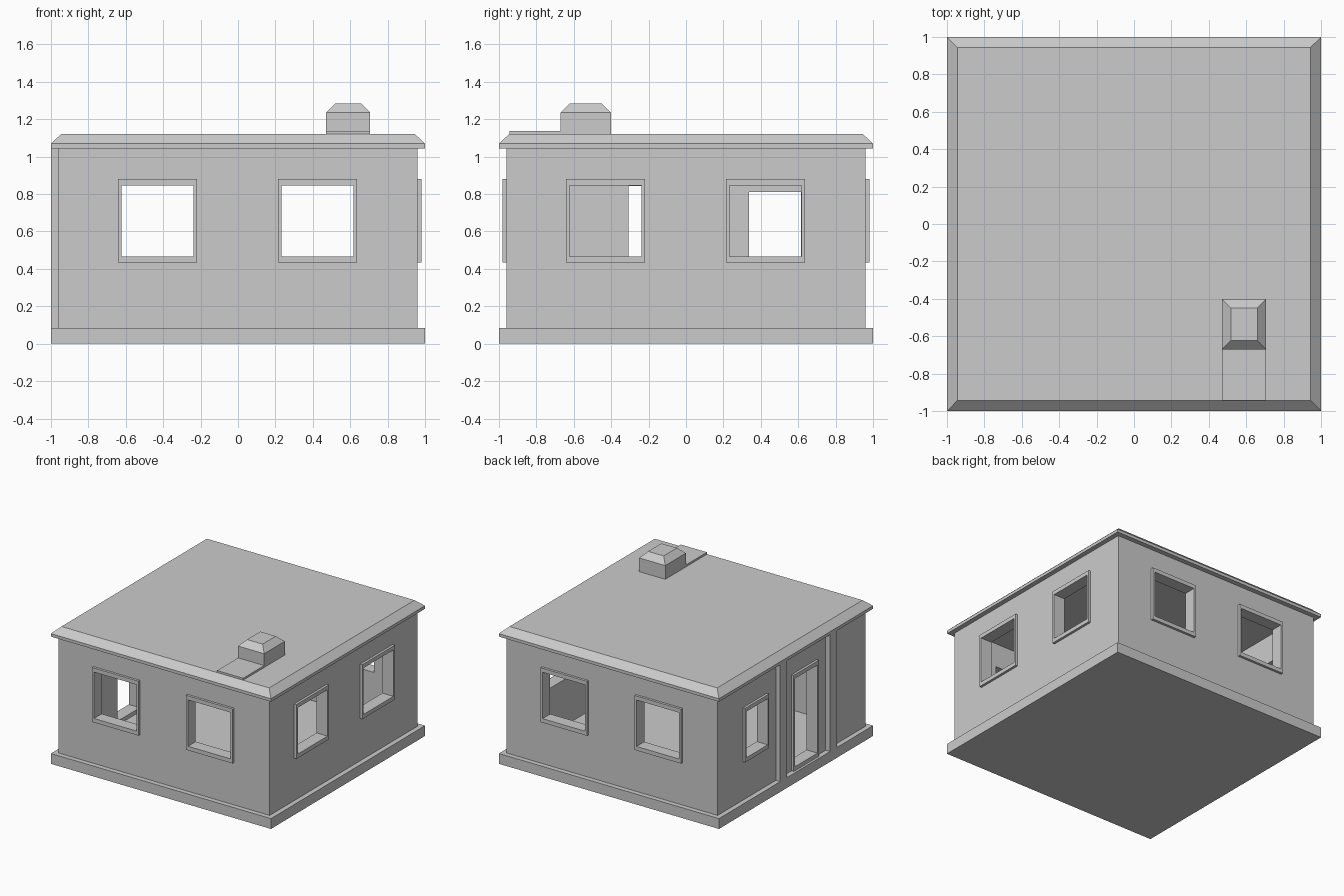
import bpy, bmesh
from math import radians
from mathutils import Matrix

cube = bpy.data.objects.get("Cube")
if cube:
    bpy.data.objects.remove(cube, do_unlink=True)

# One plain grey for the whole house
grey = bpy.data.materials.new("plain_grey")
grey.use_nodes = True
grey.diffuse_color = (0.6, 0.6, 0.6, 1)
grey.node_tree.nodes["Principled BSDF"].inputs["Base Color"].default_value = (0.6, 0.6, 0.6, 1)


def make(name, bm):
    bmesh.ops.recalc_face_normals(bm, faces=bm.faces)
    mesh = bpy.data.meshes.new(name)
    bm.to_mesh(mesh)
    bm.free()
    mesh.materials.append(grey)
    ob = bpy.data.objects.new(name, mesh)
    bpy.context.collection.objects.link(ob)
    return ob


def block(name, x0, x1, y0, y1, levels):
    """Rectangular solid from (height, inset) levels."""
    bm = bmesh.new()
    rings = []
    for z, i in levels:
        corners = ((x0 + i, y0 + i), (x1 - i, y0 + i), (x1 - i, y1 - i), (x0 + i, y1 - i))
        rings.append([bm.verts.new((x, y, z)) for x, y in corners])
    for a, b in zip(rings, rings[1:]):
        for k in range(4):
            n = (k + 1) % 4
            bm.faces.new((a[k], a[n], b[n], b[k]))
    bm.faces.new(rings[0])
    bm.faces.new(rings[-1])
    return make(name, bm)


def frame(name, u0, u1, z0, z1, angle):
    """Rectangular trim that lines an opening and stands proud of the wall."""
    bm = bmesh.new()
    rings = []
    for d, iu, iz in ((INNER, 0, 0), (PROUD, 0, 0), (PROUD, SIDE, RAIL), (INNER, SIDE, RAIL)):
        corners = ((u0 + iu, z0 + iz), (u1 - iu, z0 + iz), (u1 - iu, z1 - iz), (u0 + iu, z1 - iz))
        rings.append([bm.verts.new((u, -d, z)) for u, z in corners])
    for a, b in zip(rings, rings[1:] + rings[:1]):
        for k in range(4):
            n = (k + 1) % 4
            bm.faces.new((a[k], a[n], b[n], b[k]))
    bm.transform(Matrix.Rotation(radians(angle), 4, "Z"))
    return make(name, bm)


def cut(target, cutter):
    mod = target.modifiers.new("cut", "BOOLEAN")
    mod.operation = "DIFFERENCE"
    mod.solver = "EXACT"
    mod.object = cutter
    cutter.hide_render = True
    graph = bpy.context.evaluated_depsgraph_get()
    mesh = bpy.data.meshes.new_from_object(target.evaluated_get(graph))
    target.modifiers.clear()
    target.data = mesh
    bpy.data.objects.remove(cutter, do_unlink=True)


FLOOR, EAVE = 0.085, 1.045
WALL, INNER, PROUD = 0.96, 0.88, 0.98
SIDE, RAIL = 0.018, 0.033

# Foundation, hollow walls and chamfered roof
block("foundation", -1, 1, -1, 1, [(0, 0), (FLOOR, 0)])
walls = block("walls", -WALL, WALL, -WALL, WALL, [(FLOOR, 0), (EAVE, 0)])
cut(walls, block("room_cutter", -INNER, INNER, -INNER, INNER, [(0, 0), (1.2, 0)]))
block("roof", -1, 1, -1, 1, [(EAVE, 0), (1.07, 0), (1.122, 0.056)])

# Openings: name, span along the wall, height range, wall angle
openings = []
for wall, angle in (("front", 0), ("left", 90), ("back", 180)):
    flip = -1 if angle == 180 else 1
    for label, centre in (("a", -0.43), ("b", 0.425)):
        c = centre * flip
        openings.append((f"{wall}_window_{label}", c - 0.211, c + 0.211, 0.433, 0.88, angle))
openings.append(("right_window", -0.632, -0.32, 0.4, 0.845, -90))
openings.append(("door", -0.001, 0.326, FLOOR, 0.875, -90))

for name, u0, u1, z0, z1, angle in openings:
    low = z0 if z0 > FLOOR else 0
    hole = block(name + "_cutter", u0, u1, -1.1, -0.7, [(low, 0), (z1, 0)])
    hole.data.transform(Matrix.Rotation(radians(angle), 4, "Z"))
    cut(walls, hole)
    frame(name + "_frame", u0, u1, z0, z1, angle)

# Pilasters on both sides of the door
for label, y0 in (("a", -0.53), ("b", 0.118)):
    block("door_pilaster_" + label, -1, -WALL, y0, y0 + 0.087, [(FLOOR, 0), (EAVE, 0)])

# Chimney and the low plate in front of it
block("chimney", 0.47, 0.707, -0.67, -0.402, [(1.1, 0), (1.235, 0), (1.283, 0.048)])
block("roof_plate", 0.47, 0.707, -0.943, -0.67, [(1.1, 0), (1.138, 0)])
